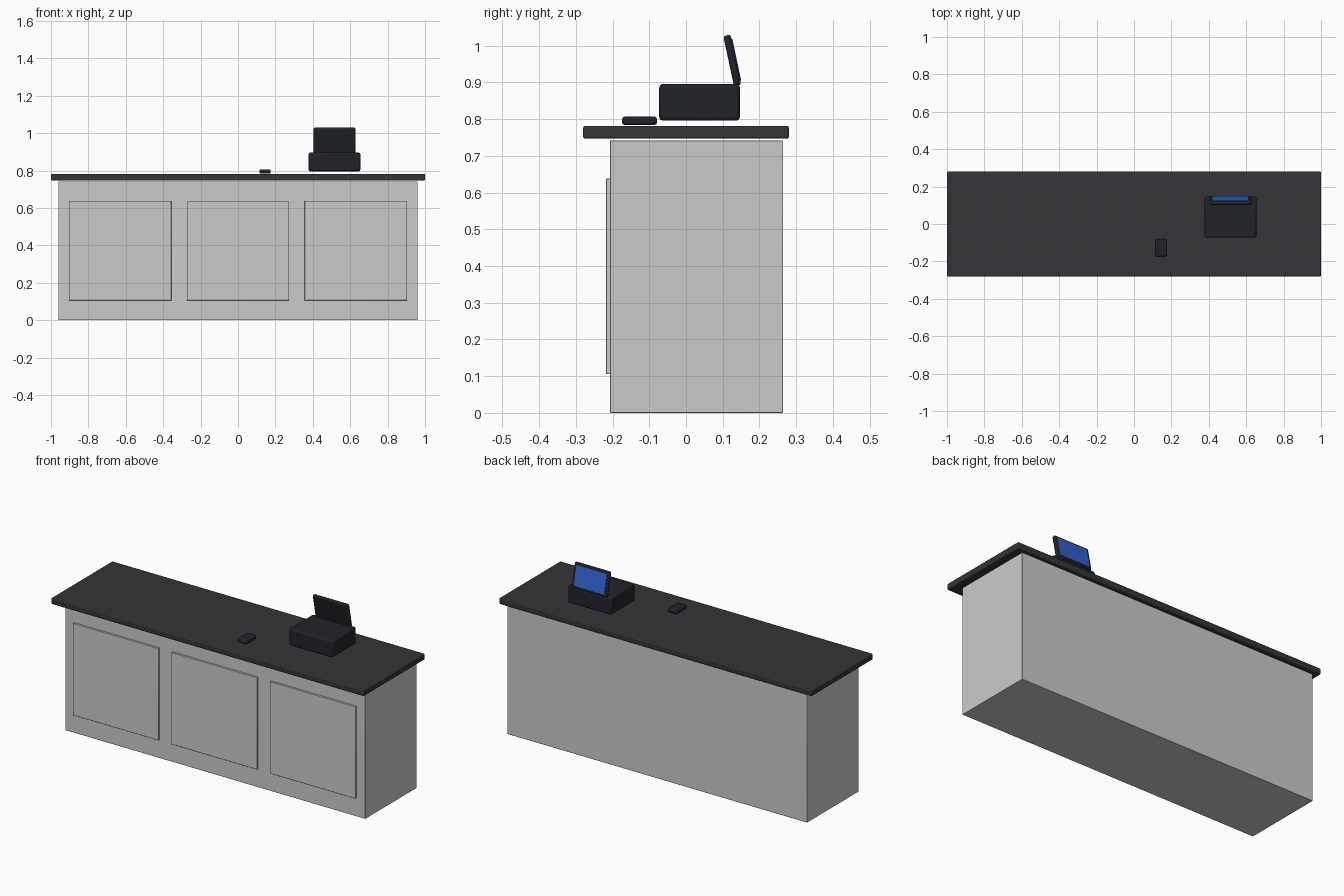
import bpy
from math import radians
from mathutils import Matrix

if "Cube" in bpy.data.objects:
    bpy.data.objects.remove(bpy.data.objects["Cube"])


def material(name, color):
    m = bpy.data.materials.new(name)
    m.diffuse_color = (*color, 1)
    m.use_nodes = True
    m.node_tree.nodes["Principled BSDF"].inputs["Base Color"].default_value = m.diffuse_color
    return m


def box(name, lo, hi, bevel=0.0, mat=None, segments=2):
    """Box between two corners, with an optional rounded edge."""
    size = [b - a for a, b in zip(lo, hi)]
    bpy.ops.mesh.primitive_cube_add(size=1)
    ob = bpy.context.object
    ob.name = name
    ob.data.transform(Matrix.Diagonal((*size, 1)))
    ob.location = [(a + b) / 2 for a, b in zip(lo, hi)]
    if bevel:
        mod = ob.modifiers.new("bevel", "BEVEL")
        mod.width = bevel
        mod.segments = segments
        bpy.ops.object.shade_smooth_by_angle(angle=radians(40))
    if mat:
        ob.data.materials.append(mat)
    return ob


top_mat = material("dark_top", (0.035, 0.035, 0.04))
black = material("black_plastic", (0.015, 0.016, 0.02))
blue = material("blue_screen", (0.03, 0.12, 0.6))

# Cabinet and overhanging worktop
box("cabinet", (-0.96, -0.207, 0), (0.96, 0.264, 0.742), 0.002)
box("worktop", (-1, -0.28, 0.747), (1, 0.28, 0.782), 0.005, top_mat)

# Three raised front panels
for i, x in enumerate((-0.63, 0, 0.63)):
    box(f"front_panel_{i + 1}", (x - 0.274, -0.218, 0.106),
        (x + 0.274, -0.2, 0.638), 0.002)

# Till body and card reader
box("till_body", (0.377, -0.073, 0.796), (0.655, 0.147, 0.896), 0.01, black)
box("card_reader", (0.115, -0.174, 0.784), (0.175, -0.079, 0.807), 0.007, black)

# Tilted monitor with its display on the staff side
monitor = box("monitor", (-0.112, -0.01, -0.07), (0.112, 0.01, 0.07), 0.006, black)
display = box("display", (-0.098, 0.006, -0.058), (0.098, 0.0125, 0.058), 0.001, blue)
tilt = Matrix.Translation((0.516, 0.126, 0.96)) @ Matrix.Rotation(radians(12), 4, 'X')
for ob in (monitor, display):
    ob.matrix_world = tilt @ Matrix.Translation(ob.location)
